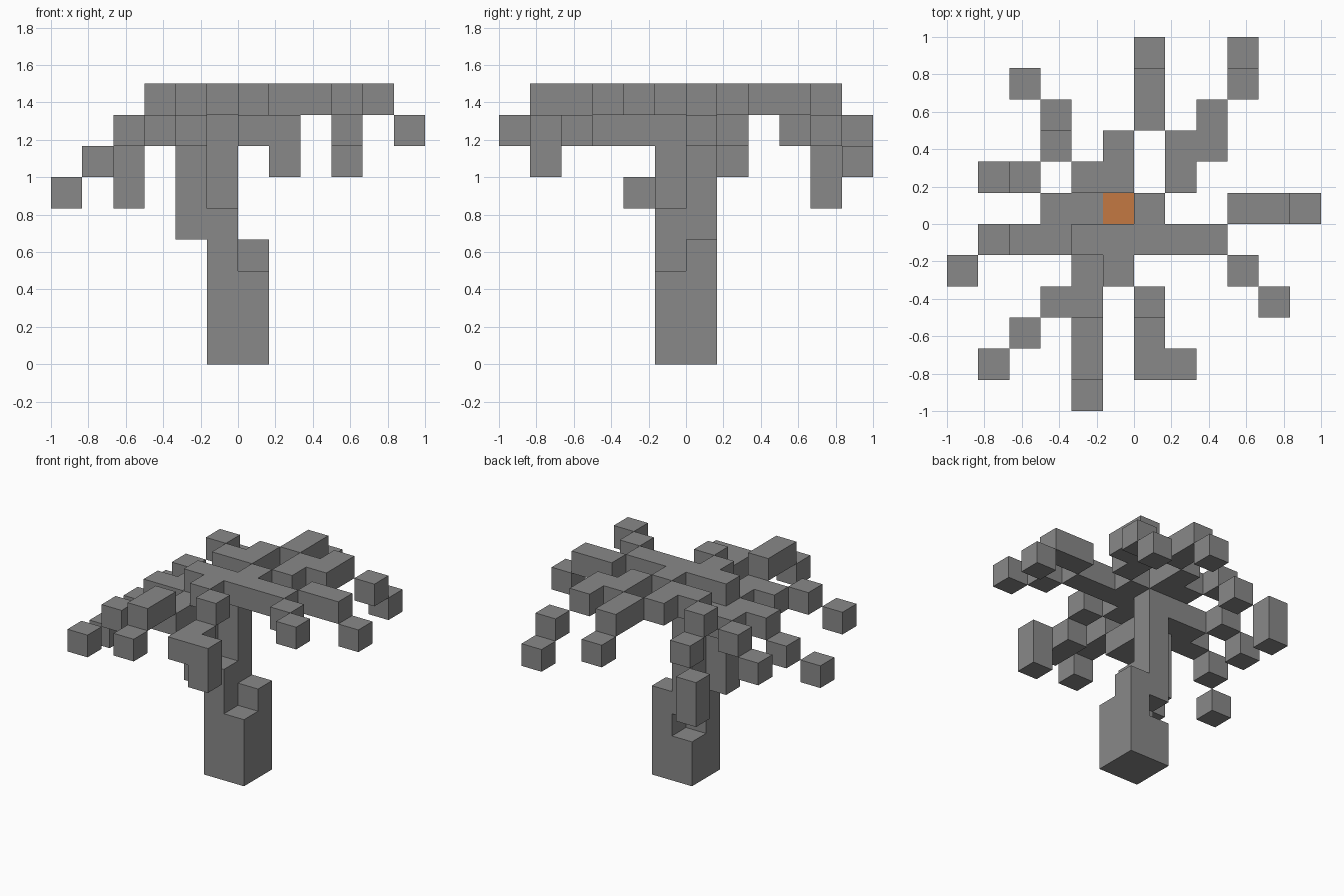
import bpy, bmesh, math
from mathutils import Vector

if "Cube" in bpy.data.objects:
    bpy.data.objects.remove(bpy.data.objects["Cube"], do_unlink=True)

UNIT = 1 / 6  # edge length of one block


def make_material(name, rgb):
    mat = bpy.data.materials.new(name)
    mat.use_nodes = True
    color = (*rgb, 1)
    mat.diffuse_color = color
    mat.node_tree.nodes["Principled BSDF"].inputs["Base Color"].default_value = color
    return mat


grey = make_material("stone_grey", (0.25, 0.25, 0.25))
orange = make_material("heartwood_orange", (0.55, 0.19, 0.055))

STEP = {"e": Vector((1, 0, 0)), "w": Vector((-1, 0, 0)),
        "n": Vector((0, 1, 0)), "s": Vector((0, -1, 0)),
        "u": Vector((0, 0, 1)), "d": Vector((0, 0, -1))}


def walk(start, path):
    """Blocks met when stepping from start; each word is one combined step."""
    pos = Vector(start)
    cells = [tuple(map(round, pos))]
    for word in path.split():
        for letter in word:
            pos = pos + STEP[letter]
        cells.append(tuple(map(round, pos)))
    return cells


# Each part is a start block and a trail of compass, up and down steps
PARTS = {
    # Trunk: four uneven posts that lean and fork upward
    "trunk_front_left": ((0, -1, 0), "u u"),
    "trunk_back_left": ((0, 0, 0), "u u u"),
    "trunk_front_right": ((-1, -1, 0), "u u u u w u u u u"),
    "trunk_back_right": ((-1, 0, 0), "u"),
    "trunk_core": ((-1, 0, 3), "u u u u"),
    # Branches reaching out from the crown
    "east_branch": ((-1, -1, 8), "e e e se se"),
    "north_east_branch": ((0, 0, 8), "ne n e n ned nd"),
    "north_west_branch": ((-1, 2, 8), "s w nw nd nwd d"),
    "west_branch": ((-2, 0, 7), "w s w wd swd"),
    "south_west_branch": ((-2, -2, 7), "s w sw swd"),
    "south_east_branch": ((-1, -2, 8), "se sd s e d"),
    # Loose outer clusters
    "east_cluster": ((3, 0, 8), "e ed"),
    "north_cluster": ((0, 3, 8), "n nd"),
    "west_cluster": ((-4, 1, 7), "wd"),
    "south_cluster": ((-2, -4, 8), "s sd"),
}

part_cells = {name: walk(*trail) for name, trail in PARTS.items()}
filled = {cell for cells in part_cells.values() for cell in cells}


def build(name, cells):
    """Mesh the exposed sides of a part's blocks."""
    bm = bmesh.new()
    for cell in cells:
        centre = Vector(cell) + Vector((0.5, 0.5, 0.5))
        for normal in STEP.values():
            if tuple(map(round, Vector(cell) + normal)) in filled:
                continue
            side = Vector((normal.y, normal.z, normal.x))
            up = normal.cross(side)
            mid = centre + normal / 2
            corners = [mid + (side * a + up * b) / 2
                       for a, b in ((-1, -1), (1, -1), (1, 1), (-1, 1))]
            face = bm.faces.new([bm.verts.new(c * UNIT) for c in corners])
            # Open top of the trunk core is heartwood
            if name == "trunk_core" and normal.z > 0:
                face.material_index = 1
    bmesh.ops.remove_doubles(bm, verts=bm.verts, dist=UNIT / 100)
    bmesh.ops.dissolve_limit(bm, angle_limit=math.radians(1), verts=bm.verts,
                             edges=bm.edges, delimit={"MATERIAL"})
    mesh = bpy.data.meshes.new(name)
    bm.to_mesh(mesh)
    bm.free()
    mesh.materials.append(grey)
    if name == "trunk_core":
        mesh.materials.append(orange)
    bpy.context.collection.objects.link(bpy.data.objects.new(name, mesh))


for name, cells in part_cells.items():
    build(name, cells)
